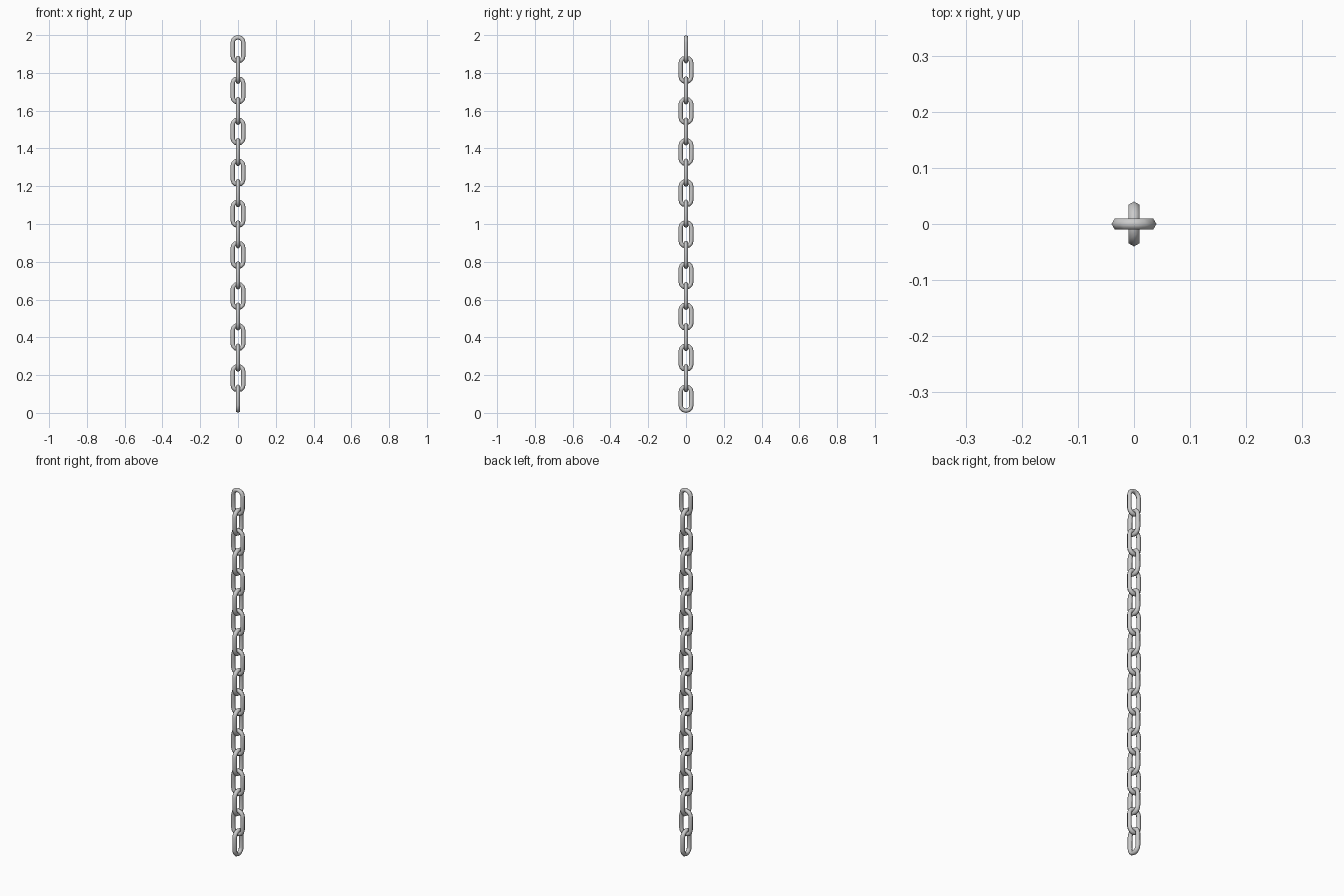
import bpy, bmesh, math
from mathutils import Vector

if "Cube" in bpy.data.objects:
    bpy.data.objects.remove(bpy.data.objects["Cube"])

LINKS, HEIGHT, WIDTH, WIRE, SIDES, ARC = 18, 0.15, 0.08, 0.0115, 6, 6
PITCH = (2.0 - HEIGHT) / (LINKS - 1)


def link_mesh():
    # stadium-shaped path swept with a hexagonal wire section
    r = WIDTH / 2 - WIRE
    straight = HEIGHT / 2 - WIRE - r
    bm = bmesh.new()
    rings = []
    for end in (1, -1):
        for i in range(ARC + 1):
            a = math.pi * i / ARC + (0 if end == 1 else math.pi)
            out = Vector((math.cos(a), 0, math.sin(a)))
            centre = Vector((0, 0, end * straight)) + out * r
            rings.append([bm.verts.new(centre + WIRE * (
                out * math.cos(t) + Vector((0, math.sin(t), 0))))
                for t in (2 * math.pi * k / SIDES for k in range(SIDES))])
    for i, ring in enumerate(rings):
        nxt = rings[(i + 1) % len(rings)]
        for k in range(SIDES):
            j = (k + 1) % SIDES
            bm.faces.new((ring[k], ring[j], nxt[j], nxt[k]))
    bmesh.ops.recalc_face_normals(bm, faces=bm.faces)
    for f in bm.faces:
        f.smooth = True
    mesh = bpy.data.meshes.new("chain_link")
    bm.to_mesh(mesh)
    bm.free()
    return mesh


# alternating links, top one facing the front
mesh = link_mesh()
for n in range(LINKS):
    ob = bpy.data.objects.new(f"chain_link_{n + 1:02d}", mesh)
    ob.location.z = 2.0 - HEIGHT / 2 - n * PITCH
    ob.rotation_euler.z = math.pi / 2 * (n % 2)
    bpy.context.collection.objects.link(ob)
